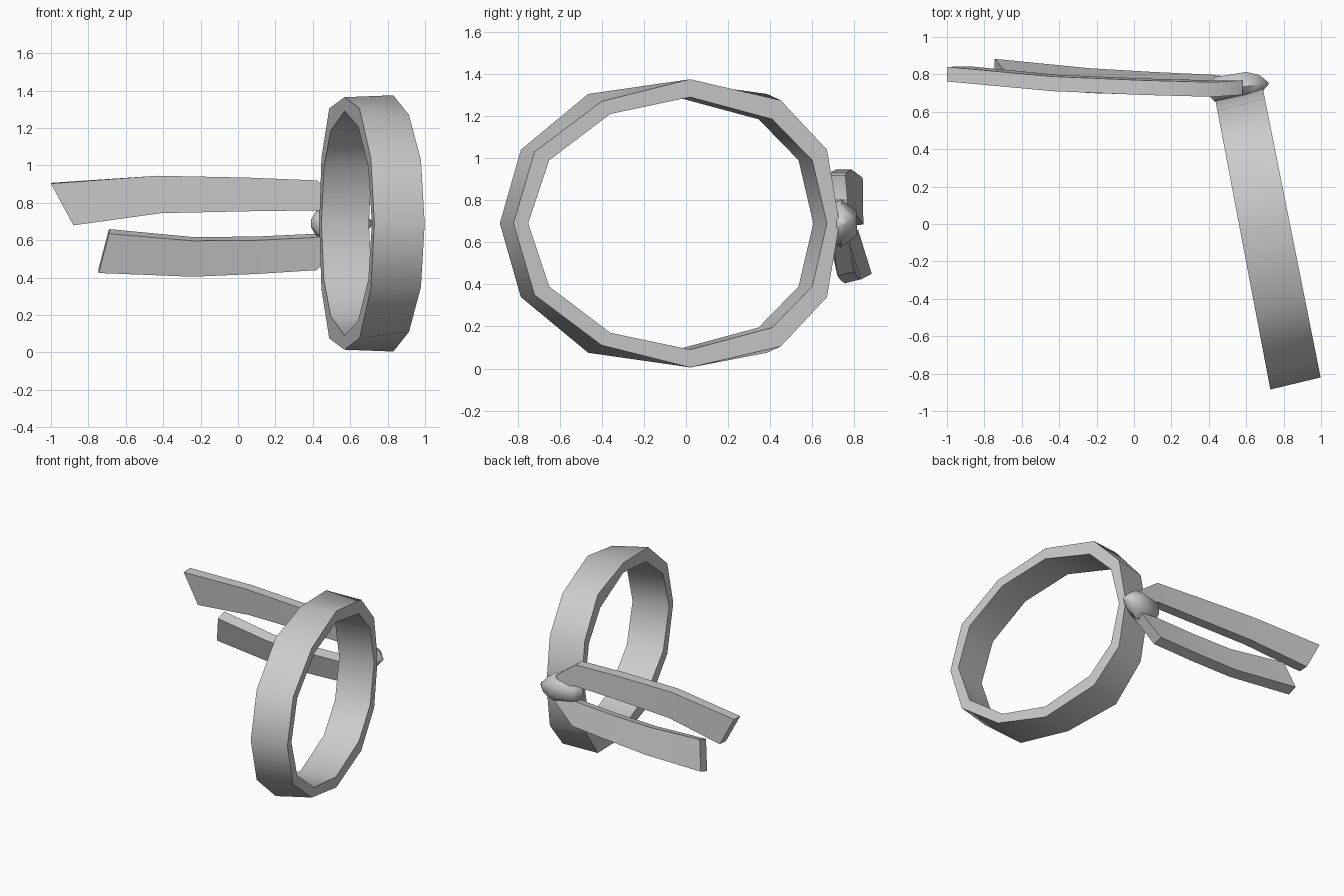
import bpy, bmesh, math

cube = bpy.data.objects.get("Cube")
if cube:
    bpy.data.objects.remove(cube, do_unlink=True)

grey = bpy.data.materials.new("cloth grey")
grey.use_nodes = True
COLOUR = (0.6, 0.6, 0.6, 1)
grey.diffuse_color = COLOUR
grey.node_tree.nodes["Principled BSDF"].inputs["Base Color"].default_value = COLOUR


def loft(name, sections, closed=False, angle=45):
    """Skin a row of equal-sized point loops; cap the ends unless closed."""
    bm = bmesh.new()
    rows = [[bm.verts.new(p) for p in s] for s in sections]
    n = len(rows[0])
    pairs = list(zip(rows, rows[1:]))
    if closed:
        pairs.append((rows[-1], rows[0]))
    else:
        bm.faces.new(rows[0])
        bm.faces.new(rows[-1])
    for a, b in pairs:
        for i in range(n):
            j = (i + 1) % n
            bm.faces.new((a[i], a[j], b[j], b[i]))
    bmesh.ops.recalc_face_normals(bm, faces=bm.faces)
    mesh = bpy.data.meshes.new(name)
    bm.to_mesh(mesh)
    bm.free()
    mesh.materials.append(grey)
    obj = bpy.data.objects.new(name, mesh)
    bpy.context.collection.objects.link(obj)
    bpy.ops.object.select_all(action='DESELECT')
    obj.select_set(True)
    bpy.context.view_layer.objects.active = obj
    bpy.ops.object.shade_smooth_by_angle(angle=math.radians(angle))
    return obj


# Headband: upper half from back to front, mirrored below the middle height.
# Each row: outer y, inner y, outer height, inner height, extra height of the left rim
MID = 0.69
half = [(0.73, 0.67, 0.0, 0.0, 0.0),
        (0.67, 0.60, 0.35, 0.30, 0.0),
        (0.45, 0.41, 0.585, 0.495, 0.03),
        (0.02, 0.02, 0.685, 0.60, -0.01),
        (-0.40, -0.36, 0.58, 0.52, 0.035),
        (-0.72, -0.65, 0.34, 0.30, 0.01),
        (-0.82, -0.75, 0.0, 0.0, 0.0)]
rows = [(r, 1) for r in half] + [(r, -1) for r in half[-2:0:-1]]
band = []
for (yo, yi, zo, zi, dz), s in rows:
    def right(y, z):
        return (0.83 - 0.2 * (y - 0.02), y, MID + s * z)

    def left(y, z):
        return (0.56 - 0.19 * (y - 0.07), y - 0.065, MID + s * z)
    band.append([right(yo, zo), left(yo, zo + dz), left(yi, zi), right(yi, zi)])
loft("headband", band, closed=True)


# Tails: each station gives top (x, front y, z), bottom (x, front y, z), and back-edge rise
def tail(name, stations):
    t = 0.078
    loft(name, [[(tx, ty, tz), (tx, ty + t, tz + r), (bx, by + t, bz + r), (bx, by, bz)]
                for (tx, ty, tz), (bx, by, bz), r in stations], angle=35)


tail("upper_tail", [((0.58, 0.69, 0.80), (0.58, 0.69, 0.70), 0),
                    ((0.42, 0.68, 0.92), (0.42, 0.69, 0.76), 0),
                    ((0.05, 0.69, 0.935), (0.05, 0.70, 0.755), 0),
                    ((-0.43, 0.71, 0.945), (-0.41, 0.72, 0.745), 0),
                    ((-1.0, 0.762, 0.903), (-0.88, 0.765, 0.68), 0.004)])
tail("lower_tail", [((0.58, 0.68, 0.69), (0.58, 0.70, 0.59), 0.01),
                    ((0.42, 0.68, 0.615), (0.42, 0.72, 0.44), 0.02),
                    ((0.10, 0.69, 0.60), (0.10, 0.735, 0.42), 0.02),
                    ((-0.24, 0.70, 0.597), (-0.24, 0.755, 0.405), 0.02),
                    ((-0.69, 0.74, 0.635), (-0.745, 0.805, 0.425), 0.025)])

# Knot: six-sided spindle lying across the back of the band
knot = []
for x, y, ry, rz in [(0.39, 0.71, 0.012, 0.02), (0.43, 0.72, 0.075, 0.085),
                     (0.60, 0.735, 0.09, 0.115), (0.67, 0.745, 0.06, 0.065),
                     (0.72, 0.75, 0.006, 0.006)]:
    knot.append([(x, y + ry * math.sin(k * math.pi / 3), MID + rz * math.cos(k * math.pi / 3))
                 for k in range(6)])
loft("knot", knot, angle=60)
